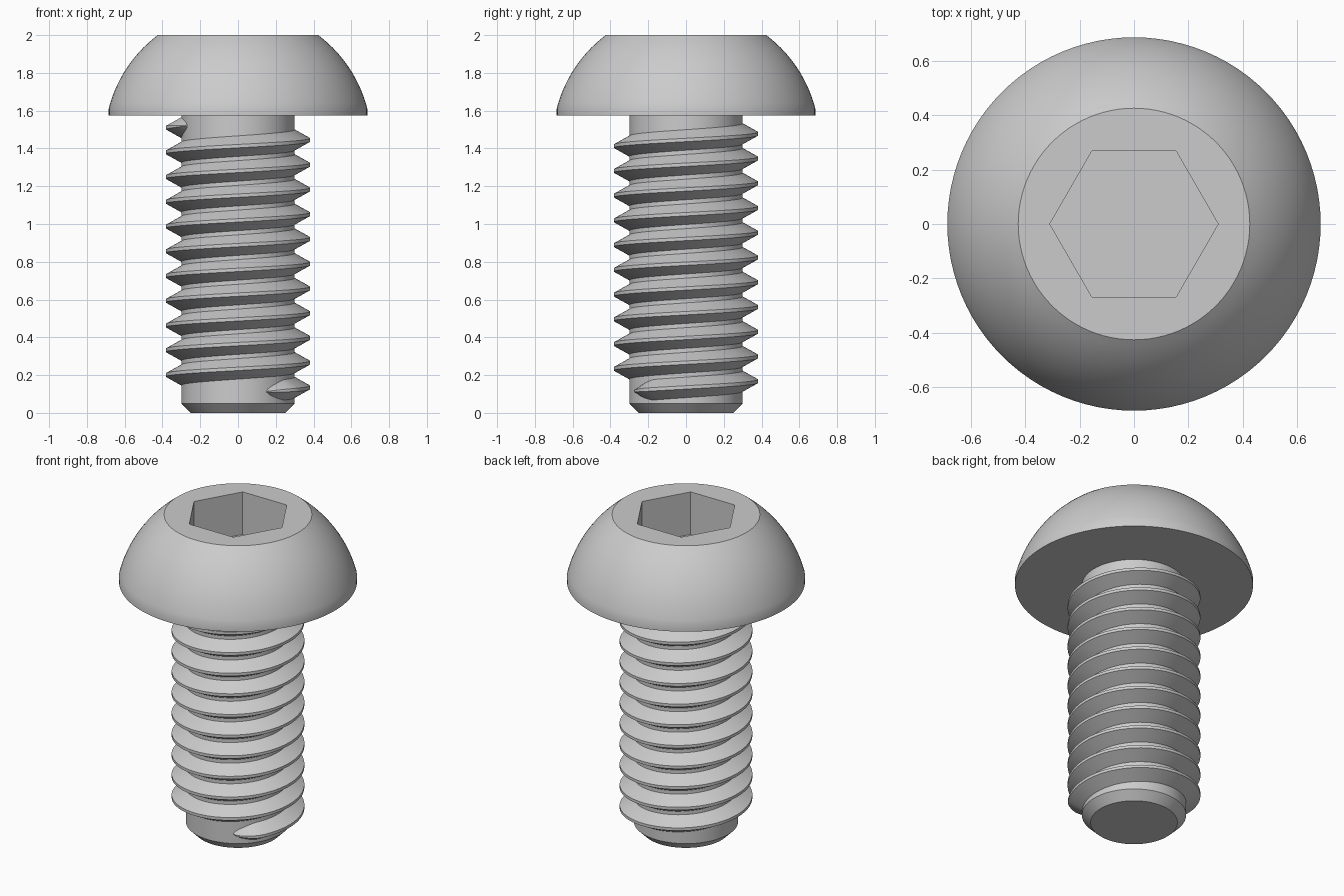
import bpy, bmesh
from math import cos, sin, pi, radians, sqrt

if "Cube" in bpy.data.objects:
    bpy.data.objects.remove(bpy.data.objects["Cube"], do_unlink=True)

SEGS = 96
PITCH = 0.131
ROOT, CREST = 0.30, 0.382

steel = bpy.data.materials.new("grey steel")
steel.use_nodes = True
steel.diffuse_color = (0.6, 0.6, 0.6, 1)
steel.node_tree.nodes["Principled BSDF"].inputs["Base Color"].default_value = (0.6, 0.6, 0.6, 1)


def add_object(name, bm):
    bmesh.ops.recalc_face_normals(bm, faces=bm.faces)
    mesh = bpy.data.meshes.new(name)
    bm.to_mesh(mesh)
    bm.free()
    mesh.materials.append(steel)
    obj = bpy.data.objects.new(name, mesh)
    bpy.context.collection.objects.link(obj)
    return obj


def skin(bm, rings, closed):
    """Join successive rings of vertices with quads and cap both ends."""
    for a, b in zip(rings, rings[1:]):
        n = len(a)
        for i in range(n if closed else n - 1):
            j = (i + 1) % n
            bm.faces.new((a[i], a[j], b[j], b[i]))
    bm.faces.new(rings[0])
    bm.faces.new(rings[-1])


def lathe(name, profile, sides=SEGS):
    """Turned solid from (radius, height) pairs, flat at both ends."""
    bm = bmesh.new()
    rings = [[bm.verts.new((r * cos(2 * pi * i / sides), r * sin(2 * pi * i / sides), z))
              for i in range(sides)] for r, z in profile]
    skin(bm, rings, True)
    return add_object(name, bm)


def smooth(obj):
    bpy.ops.object.select_all(action='DESELECT')
    obj.select_set(True)
    bpy.context.view_layer.objects.active = obj
    bpy.ops.object.shade_smooth_by_angle(angle=radians(25))


# Button head: short rim, spherical dome, flat top
DOME_Z, DOME_R, STEPS = 1.435, 0.707, 14
dome = []
for k in range(STEPS + 1):
    a = radians(14.3 + (53.05 - 14.3) * k / STEPS)
    dome.append((DOME_R * cos(a), DOME_Z + DOME_R * sin(a)))
dome[-1] = (dome[-1][0], 2.0)
head = lathe("button_head", [(0.685, 1.575)] + dome)

# Hexagonal socket cut into the head
cutter = lathe("socket_cutter", [(0.309, 1.73), (0.309, 2.2)], 6)
cutter.hide_render = True
cut = head.modifiers.new("socket", 'BOOLEAN')
cut.operation = 'DIFFERENCE'
cut.solver = 'EXACT'
cut.object = cutter
bpy.context.view_layer.objects.active = head
bpy.ops.object.modifier_apply(modifier=cut.name)
bpy.data.objects.remove(cutter, do_unlink=True)
smooth(head)

# Shank with chamfered tip
shank = lathe("shank", [(0.25, 0), (ROOT, 0.05), (ROOT, 1.575)])
smooth(shank)

# Right-handed helical thread that fades in and out
START, END, FADE = -60, 3600 + 207, 24
STEP = 360 / SEGS
bm = bmesh.new()
rings = []
count = int((END - START) / STEP)
for i in range(count + 1):
    deg = START + i * STEP
    t = sqrt(max(0.01, min(1, (deg - START) / FADE, (END - deg) / FADE)))
    z = 0.135 + PITCH * deg / 360
    tip = ROOT + (CREST - ROOT) * t
    a = radians(deg)
    section = [(ROOT - 0.01, -0.06 * t), (tip, -0.009 * t), (tip, 0.009 * t), (ROOT - 0.01, 0.06 * t)]
    rings.append([bm.verts.new((r * cos(a), r * sin(a), z + dz)) for r, dz in section])
skin(bm, rings, True)
thread = add_object("thread", bm)
smooth(thread)
